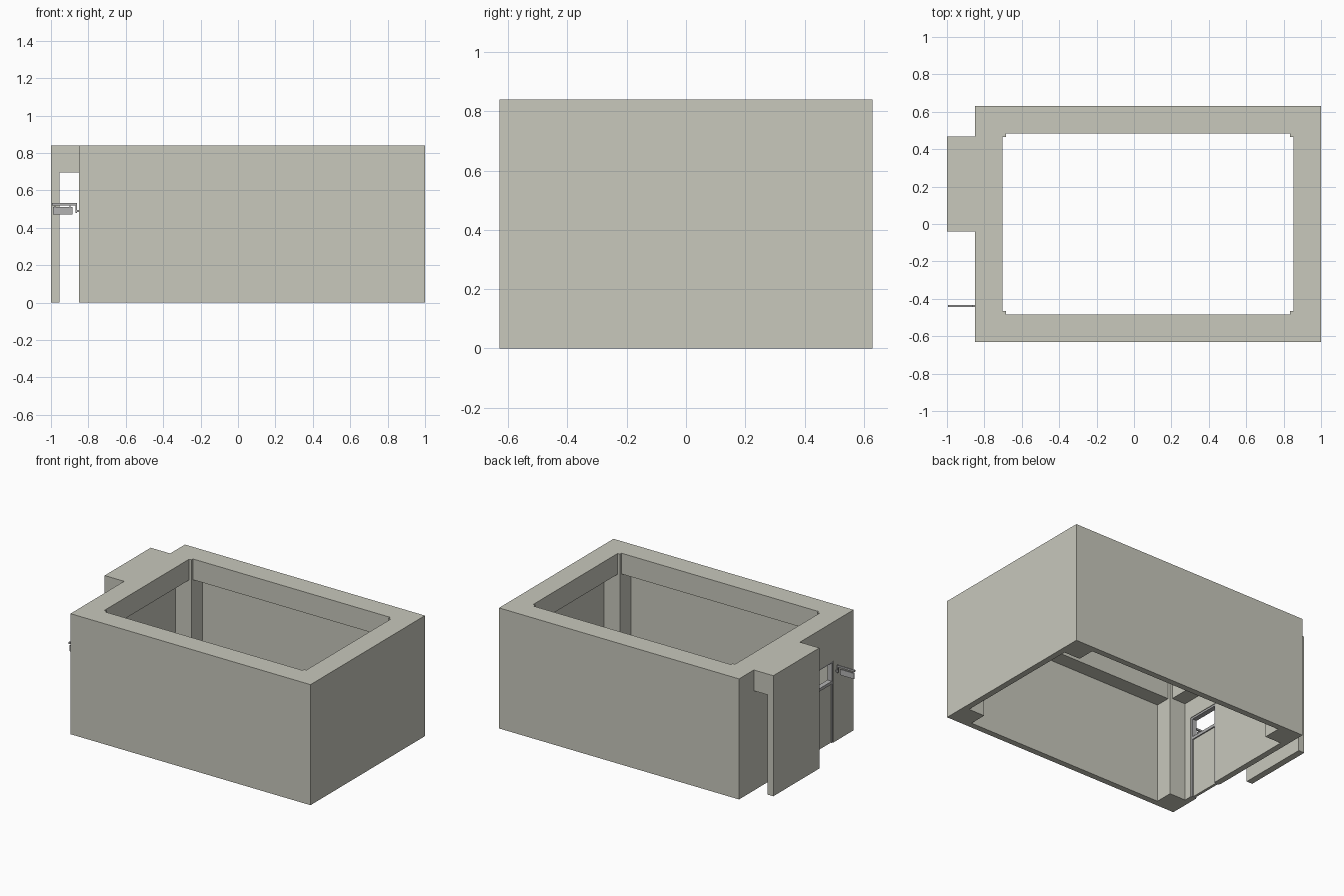
import bpy
import bmesh
from mathutils import Vector

cube = bpy.data.objects.get("Cube")
if cube:
    bpy.data.objects.remove(cube)


def material(name, rgb):
    m = bpy.data.materials.new(name)
    m.use_nodes = True
    m.diffuse_color = (*rgb, 1)
    bsdf = m.node_tree.nodes["Principled BSDF"]
    bsdf.inputs["Base Color"].default_value = (*rgb, 1)
    bsdf.inputs["Roughness"].default_value = 0.8
    return m


STONE = material("warm_grey_wall", (0.58, 0.58, 0.505))
METAL = material("neutral_grey_metal", (0.45, 0.45, 0.45))


def boxes(name, mat, *spans):
    """One object from boxes, each given as (x0, x1, y0, y1, z0, z1)."""
    bm = bmesh.new()
    for x0, x1, y0, y1, z0, z1 in spans:
        lo, hi = Vector((x0, y0, z0)), Vector((x1, y1, z1))
        verts = bmesh.ops.create_cube(bm, size=1)["verts"]
        bmesh.ops.scale(bm, vec=hi - lo, verts=verts)
        bmesh.ops.translate(bm, vec=(lo + hi) / 2, verts=verts)
    mesh = bpy.data.meshes.new(name)
    bm.to_mesh(mesh)
    bm.free()
    mesh.materials.append(mat)
    ob = bpy.data.objects.new(name, mesh)
    bpy.context.collection.objects.link(ob)
    return ob


# Room limits
L, R, Y, H = -0.85, 1.0, 0.63, 0.84
COL, BAND, WALL = 0.165, 0.147, 0.042
SILL = 0.695            # underside of the top beams
D0, D1, DH = -0.41, -0.17, 0.57   # doorway

# Corner columns
for xn, x0 in (("right", L), ("left", R - COL)):
    for yn, y0 in (("front", -Y), ("back", Y - COL)):
        boxes(f"{yn}_{xn}_column", STONE, (x0, x0 + COL, y0, y0 + COL, 0, H))

# Front and back walls with their wide top beams
for name, s in (("front", -1), ("back", 1)):
    def side(depth, z0, z1):
        a, b = sorted((s * Y, s * (Y - depth)))
        return (L + COL, R - COL, a, b, z0, z1)
    boxes(f"{name}_wall", STONE, side(WALL, 0, SILL))
    boxes(f"{name}_beam", STONE, side(BAND, SILL, H))

# End walls and beams; the right one has the doorway
C = Y - COL
boxes("left_wall", STONE, (R - WALL, R, -C, C, 0, SILL))
boxes("left_beam", STONE, (R - BAND, R, -C, C, SILL, H))
boxes("right_wall", STONE,
      (L, L + WALL, -C, D0, 0, SILL),
      (L, L + WALL, D1, C, 0, SILL),
      (L, L + WALL, D0, D1, DH, SILL))
boxes("right_beam", STONE, (L, L + BAND, -C, C, SILL, H))

# Door leaf with an open window above it
PANEL, RAIL, F = 0.41, 0.43, 0.013
boxes("door_panel", STONE, (L + 0.012, L + 0.03, D0 + F, D1 - F, 0, PANEL))
boxes("door_frame", METAL,
      (L + 0.004, L + 0.038, D0, D0 + F, 0, DH),
      (L + 0.004, L + 0.038, D1 - F, D1, 0, DH),
      (L + 0.004, L + 0.038, D0 + F, D1 - F, PANEL, RAIL),
      (L + 0.004, L + 0.038, D0 + F, D1 - F, DH - F, DH))

# Outer screen wall and the canopy joining it to the room
boxes("screen_wall", STONE, (-1, -0.955, -0.04, 0.467, 0, SILL))
boxes("screen_canopy", STONE, (-1, L, -0.04, 0.467, SILL, H))

# Hanging sign: bracket arm, mounting leg, hangers and blank plate
T0, T1 = -0.443, -0.433
boxes("sign_bracket", METAL,
      (-0.995, -0.86, T0, T1, 0.52, 0.532),
      (-0.87, -0.86, T0, T1, 0.48, 0.52),
      (-0.86, L, T0, T1, 0.485, 0.495))
boxes("sign_plate", METAL,
      (-0.99, -0.885, T0, T1, 0.47, 0.51),
      (-0.98, -0.976, T0 + 0.003, T1 - 0.003, 0.51, 0.52),
      (-0.9, -0.896, T0 + 0.003, T1 - 0.003, 0.51, 0.52))
